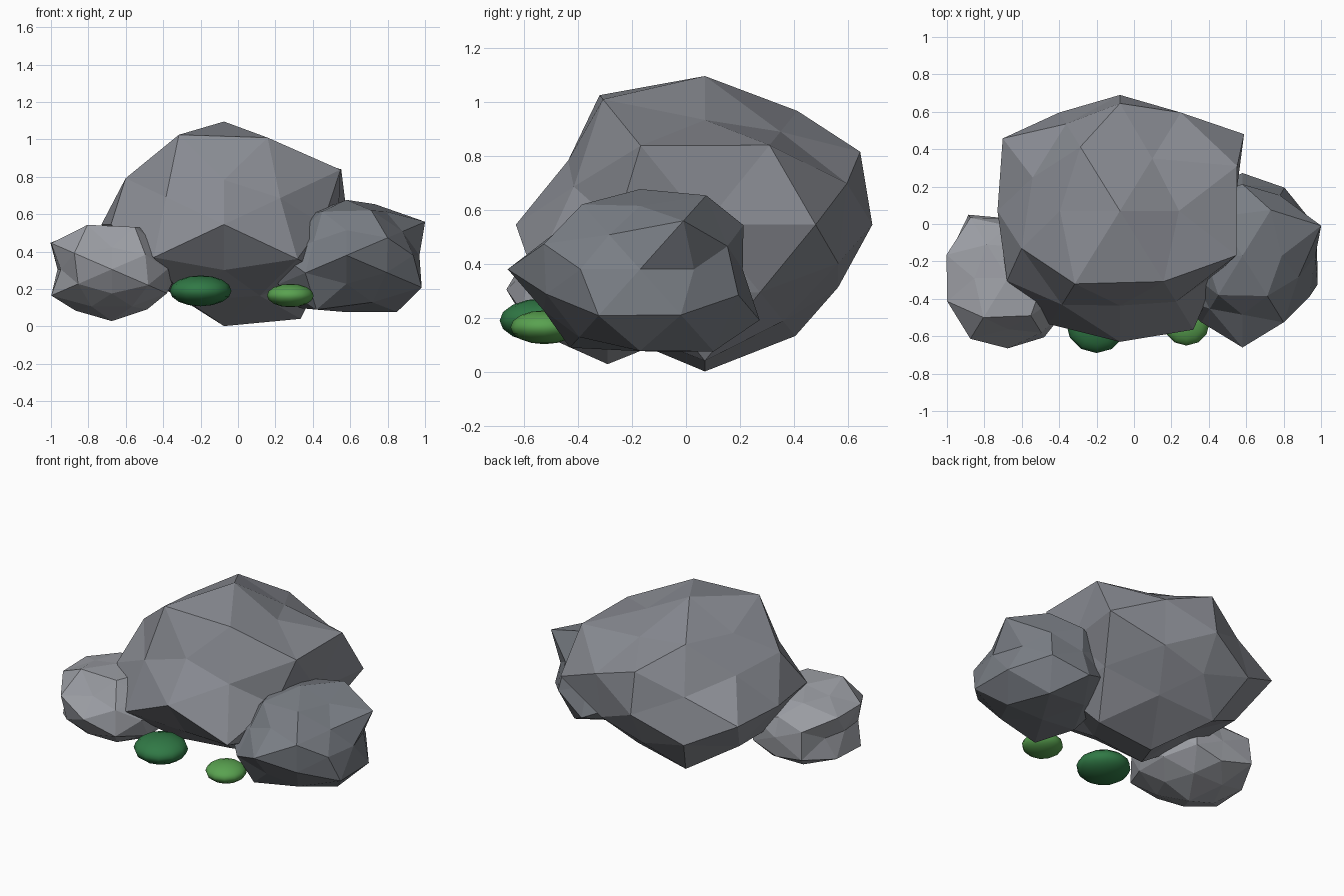
import bpy, bmesh
from itertools import product
from mathutils import Vector

if "Cube" in bpy.data.objects:
    bpy.data.objects.remove(bpy.data.objects["Cube"])


def sphere_directions():
    """42 directions of a once-subdivided icosahedron with vertices on the axes."""
    a, b = 0.8507, 0.5257
    dirs = [(1, 0, 0), (-1, 0, 0), (0, 1, 0), (0, -1, 0), (0, 0, 1), (0, 0, -1)]
    signs = list(product((1, -1), repeat=2))
    dirs += [(a * s, b * t, 0) for s, t in signs]
    dirs += [(b * s, 0, a * t) for s, t in signs]
    dirs += [(0, a * s, b * t) for s, t in signs]
    for p, q, r in ((.809, .309, .5), (.5, .809, .309), (.309, .5, .809)):
        dirs += [(p * s, q * t, r * u) for s, t, u in product((1, -1), repeat=3)]
    return [Vector(d) for d in dirs]


def paint(ob, colour):
    mat = bpy.data.materials.new(ob.name)
    mat.diffuse_color = (*colour, 1)
    mat.use_nodes = True
    mat.node_tree.nodes["Principled BSDF"].inputs["Base Color"].default_value = mat.diffuse_color
    ob.data.materials.append(mat)


def rock(name, centre, squash, colour, radii):
    bm = bmesh.new()
    verts = [bm.verts.new(d) for d in sphere_directions()]
    bmesh.ops.convex_hull(bm, input=verts)
    # chip the ball: each corner gets its own distance from the centre
    for v, r in zip(verts, radii):
        v.co *= r
        v.co.z *= squash
    bmesh.ops.recalc_face_normals(bm, faces=bm.faces[:])
    mesh = bpy.data.meshes.new(name)
    bm.to_mesh(mesh)
    bm.free()
    ob = bpy.data.objects.new(name, mesh)
    ob.location = centre
    bpy.context.collection.objects.link(ob)
    paint(ob, colour)


def moss(name, centre, radius, colour):
    bpy.ops.mesh.primitive_uv_sphere_add(segments=12, ring_count=8, radius=radius, location=centre)
    ob = bpy.context.object
    ob.name = name
    ob.scale.z = 0.5
    bpy.ops.object.shade_smooth()
    paint(ob, colour)


# Large middle boulder
rock("main_boulder", (-.075, .07, .545), .76, (.25, .26, .29), [
    .61, .655, .62, .70, .724, .715,
    .78, .62, .737, .71, .60, .78, .61, .50, .676, .58, .595, .61,
    .775, .66, .77, .66, .577, .62, .65, .62,
    .65, .61, .60, .785, .575, .65, .62, .75,
    .56, .58, .755, .62, .685, .67, .78, .66])

# Medium boulder on the right
rock("right_boulder", (.58, -.17, .38), .69, (.19, .205, .23), [
    .39, .40, .38, .49, .43, .44,
    .38, .42, .42, .42, .40, .515, .38, .48, .45, .52, .37, .42,
    .52, .49, .37, .497, .42, .42, .33, .45,
    .40, .45, .44, .43, .41, .43, .35, .44,
    .49, .545, .43, .45, .42, .45, .42, .52])

# Small boulder on the left
rock("left_boulder", (-.675, -.29, .305), .70, (.33, .34, .37), [
    .36, .29, .32, .375, .33, .395,
    .34, .35, .30, .32, .37, .36, .34, .37, .33, .36, .32, .35,
    .36, .36, .33, .365, .405, .39, .40, .40,
    .36, .36, .36, .39, .40, .42, .40, .36,
    .33, .36, .40, .35, .36, .36, .42, .35])

# Moss tufts at the front
moss("dark_moss", (-.2, -.525, .19), .165, (.03, .19, .06))
moss("light_moss", (.28, -.525, .165), .125, (.10, .36, .08))
